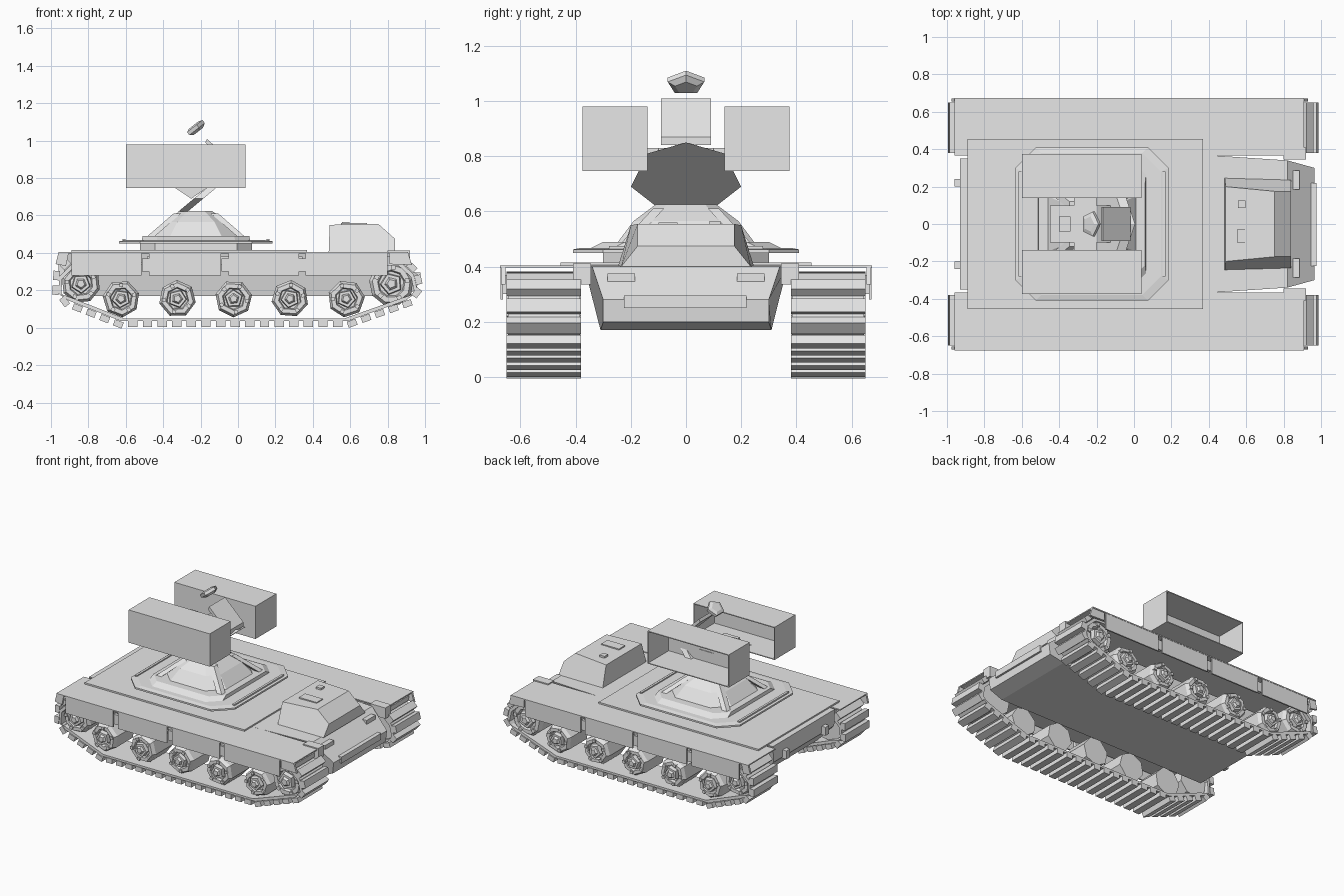
import bpy, bmesh, math
from mathutils import Matrix, Vector

if "Cube" in bpy.data.objects:
    bpy.data.objects.remove(bpy.data.objects["Cube"])

grey = bpy.data.materials.new("plain grey")
grey.use_nodes = True
grey.diffuse_color = (0.8, 0.8, 0.8, 1)
grey.node_tree.nodes["Principled BSDF"].inputs["Base Color"].default_value = (0.8, 0.8, 0.8, 1)


def finish(name, bm):
    bmesh.ops.recalc_face_normals(bm, faces=bm.faces[:])
    me = bpy.data.meshes.new(name)
    bm.to_mesh(me)
    bm.free()
    me.materials.append(grey)
    ob = bpy.data.objects.new(name, me)
    bpy.context.collection.objects.link(ob)
    return ob


def add_loft(bm, rings):
    # closed rings of equal length, capped at both ends
    rows = [[bm.verts.new(p) for p in r] for r in rings]
    n = len(rows[0])
    for a, b in zip(rows, rows[1:]):
        for i in range(n):
            j = (i + 1) % n
            bm.faces.new((a[i], a[j], b[j], b[i]))
    bm.faces.new(rows[0])
    bm.faces.new(rows[-1])


def loft(name, rings):
    bm = bmesh.new()
    add_loft(bm, rings)
    return finish(name, bm)


def add_box(bm, centre, size, pitch=0.0):
    m = Matrix.Translation(centre) @ Matrix.Rotation(pitch, 4, 'Y') @ Matrix.Diagonal((*size, 1))
    bmesh.ops.create_cube(bm, size=1, matrix=m)


def box(name, x, y, z, pitch=0.0):
    bm = bmesh.new()
    spans = (x, y, z)
    add_box(bm, [sum(s) / 2 for s in spans], [abs(s[1] - s[0]) for s in spans], pitch)
    return finish(name, bm)


def octagon(cx, hx, hy, cut, z):
    q = [(hx, hy - cut), (hx - cut, hy), (cut - hx, hy), (-hx, hy - cut)]
    q += [(-a, -b) for a, b in q]
    return [(cx + a, b, z) for a, b in q]


# Hull: side profile with the half width at each point
profile = [(-.93, .405, .35), (-.93, .29, .34), (-.82, .17, .31), (.85, .17, .31),
           (.955, .2, .3), (.965, .28, .3), (.82, .4, .34), (.37, .405, .37)]
loft("hull", [[(x, s * w, z) for x, z, w in profile] for s in (-1, 1)])
box("deck_plate", (-.89, .37), (-.455, .455), (.402, .415))

# Cab with sloped windscreen
cab = [(.485, .405, .245), (.49, .55, .2), (.75, .555, .175), (.84, .475, .175), (.84, .4, .235)]
loft("cab", [[(x, s * w, z) for x, z, w in cab] for s in (-1, 1)])
box("roof_hatch", (.55, .69), (-.1, -.03), (.55, .56))
box("roof_vent", (.555, .595), (.085, .125), (.55, .565))

# Bow and stern fittings
box("front_bumper", (.945, .975), (-.225, .22), (.25, .295))
for s in (-1, 1):
    box("headlight", (.85, .885), (s * .185, s * .285), (.34, .375))
    box("headlight_stand", (.84, .87), (s * .22, s * .25), (.3, .35))
    box("front_fender_bracket", (.8, .92), (s * .345, s * .41), (.335, .412))
    box("tow_hook", (-.96, -.92), (s * .2, s * .24), (.28, .34))

# Track path, wheels, fenders and skirts on both sides
path = [(-.64, .02), (-.92, .13), (-.975, .2), (-.97, .29), (-.9, .36), (-.8, .365),
        (.78, .365), (.89, .36), (.955, .3), (.975, .21), (.91, .13), (.6, .02)]
path = [Vector(p) for p in path]


def walk(step):
    out = []
    total = sum((path[i] - path[i - 1]).length for i in range(len(path)))
    step = total / round(total / step)
    left = 0.0
    for i, a in enumerate(path):
        b = path[(i + 1) % len(path)]
        d = b - a
        t = left
        while t < d.length - 1e-6:
            out.append((a + d * (t / d.length), math.atan2(-d.y, d.x)))
            t += step
        left = t - d.length
    return out


def scaled_path(k):
    c = Vector((0, .2))
    return [((p.x - math.copysign(k, p.x)), p.y + (k if p.y < c.y else -k)) for p in path]


def wheel(name, x, z, r, s, sides, phase):
    # stepped disc lofted outward along y
    steps = [(.41, r), (.6, r), (.625, r * .86), (.625, r * .62), (.605, r * .56)]
    bm = bmesh.new()

    def ring(y, rad, n, ph):
        return [(x + rad * math.cos(ph + math.tau * i / n), s * y,
                 z + rad * math.sin(ph + math.tau * i / n)) for i in range(n)]
    add_loft(bm, [ring(y, rad, sides, phase) for y, rad in steps])
    add_loft(bm, [ring(y, rad, 5, phase + .5) for y, rad in
                  ((.6, r * .52), (.635, r * .46), (.635, r * .3), (.65, r * .2))])
    for i in range(5):
        a = phase + math.tau * i / 5
        add_box(bm, (x + r * .72 * math.cos(a), s * .625, z + r * .72 * math.sin(a)),
                (r * .2, .02, r * .2), -a)
    return finish(name, bm)


for s in (-1, 1):
    # belt: a thin band between two loops
    bm = bmesh.new()
    loops = []
    for k in (.015, .03):
        for y in (.385, .645):
            loops.append([bm.verts.new((x, s * y, z)) for x, z in scaled_path(k)])
    n = len(path)
    for a, b in ((0, 1), (1, 3), (3, 2), (2, 0)):
        for i in range(n):
            j = (i + 1) % n
            bm.faces.new((loops[a][i], loops[a][j], loops[b][j], loops[b][i]))
    finish("track_belt", bm)

    bm = bmesh.new()
    for p, ang in walk(.078):
        add_box(bm, (p.x, s * .515, p.y), (.05, .27, .034), ang)
    finish("track_pads", bm)

    for i in range(5):
        wheel("road_wheel", -.625 + .301 * i, .155, .1, s, 7, .3 + .4 * i)
    wheel("drive_wheel", .82, .235, .12, s, 9, .2)
    wheel("idler_wheel", -.84, .235, .105, s, 8, .5)

    box("fender", (-.96, .91), (s * .365, s * .675), (.396, .404))
    loft("rear_flap", [[(-.96, s * y, .4), (-.905, s * y, .4), (-.92, s * y, .33), (-.975, s * y, .34)]
                       for y in (.655, .67)])
    loft("front_flap", [[(.81, s * y, .4), (.91, s * y, .4), (.93, s * y, .335), (.81, s * y, .34)]
                        for y in (.655, .67)])
    for a, b in ((-.89, -.515), (-.475, -.09), (-.05, .325), (.36, .8)):
        box("skirt_panel", (a, b), (s * .663, s * .673), (.28, .4))
    for x in (-.495, -.07, .343):
        box("skirt_bracket", (x - .018, x + .018), (s * .64, s * .665), (.3, .37))

# Turret ring and pedestal
cx = -.225
loft("turret_base", [octagon(cx, .3, .3, .08, z) for z in (.41, .455)])
loft("turret_ring", [octagon(cx, .41, .41, .11, .45), octagon(cx, .41, .41, .11, .462),
                     octagon(cx, .37, .38, .1, .468)])
loft("turret_step", [octagon(cx, .29, .35, .08, .465), octagon(cx, .285, .3, .08, .49)])
loft("pedestal", [octagon(cx, .24, .25, .1, .485), octagon(cx, .17, .19, .07, .565),
                  octagon(cx, .085, .11, .04, .625)])
for sx in (-1, 1):
    for sy in (-1, 1):
        # corner braces leaning on the pedestal
        loft("pedestal_brace", [[(cx + sx * (a + u), sy * (b + v), z)
                                 for u, v in ((-.02, .02), (.02, .02), (.02, -.02), (-.02, -.02))]
                                for a, b, z in ((.25, .22, .48), (.1, .1, .61))])
    box("ring_rail", (cx + sx * .385 - .008, cx + sx * .385 + .008), (-.28, .28), (.46, .475))

# Sloped carrier plate and cross beam holding the launchers
outline = [(.11, .62), (.2, .69), (.14, .81), (0, .85), (-.14, .81), (-.2, .69), (-.11, .62)]
loft("carrier_plate", [[(-.27 + (z - .62) * 1.2 + d, y, z) for y, z in outline] for d in (-.05, 0)])
loft("carrier_rear", [[(x, s * .1, z) for x, z in
                       ((-.25, .69), (-.12, .78), (-.2, .83), (-.45, .83), (-.4, .79))] for s in (-1, 1)])
box("cross_beam", (-.32, -.2), (-.15, .15), (.78, .83))
loft("radar_panel", [[(-.02, s * .09, .84), (-.02, s * .09, .87), (-.165, s * .09, 1.01),
                      (-.175, s * .09, .99)] for s in (-1, 1)])
box("rear_sight", (-.4, -.34), (-.04, .04), (.82, .88))

# Launcher boxes, open along one long side
for name, lo, hi in (("right_launcher", -.375, -.14), ("left_launcher", .14, .375)):
    t = .006
    x0, x1, z0, z1 = -.6, .04, .747, .98
    bm = bmesh.new()
    for x, y, z in (((x0, x1), (lo, hi), (z0, z0 + t)), ((x0, x1), (lo, hi), (z1 - t, z1)),
                    ((x0, x1), (lo, lo + t), (z0, z1)), ((x0, x0 + t), (lo, hi), (z0, z1)),
                    ((x1 - t, x1), (lo, hi), (z0, z1))):
        add_box(bm, [sum(v) / 2 for v in (x, y, z)], [v[1] - v[0] for v in (x, y, z)])
    finish(name, bm)

# Five-sided sensor head, tilted
tilt = Matrix.Translation((-.228, 0, 1.065)) @ Matrix.Rotation(math.radians(-38), 4, 'Y')
bm = bmesh.new()
add_loft(bm, [[tilt @ Vector((r * math.cos(math.tau * i / 5), r * 1.2 * math.sin(math.tau * i / 5), h))
               for i in range(5)] for r, h in ((.035, -.022), (.058, -.008), (.058, .012), (.035, .02))])
finish("sensor_head", bm)
